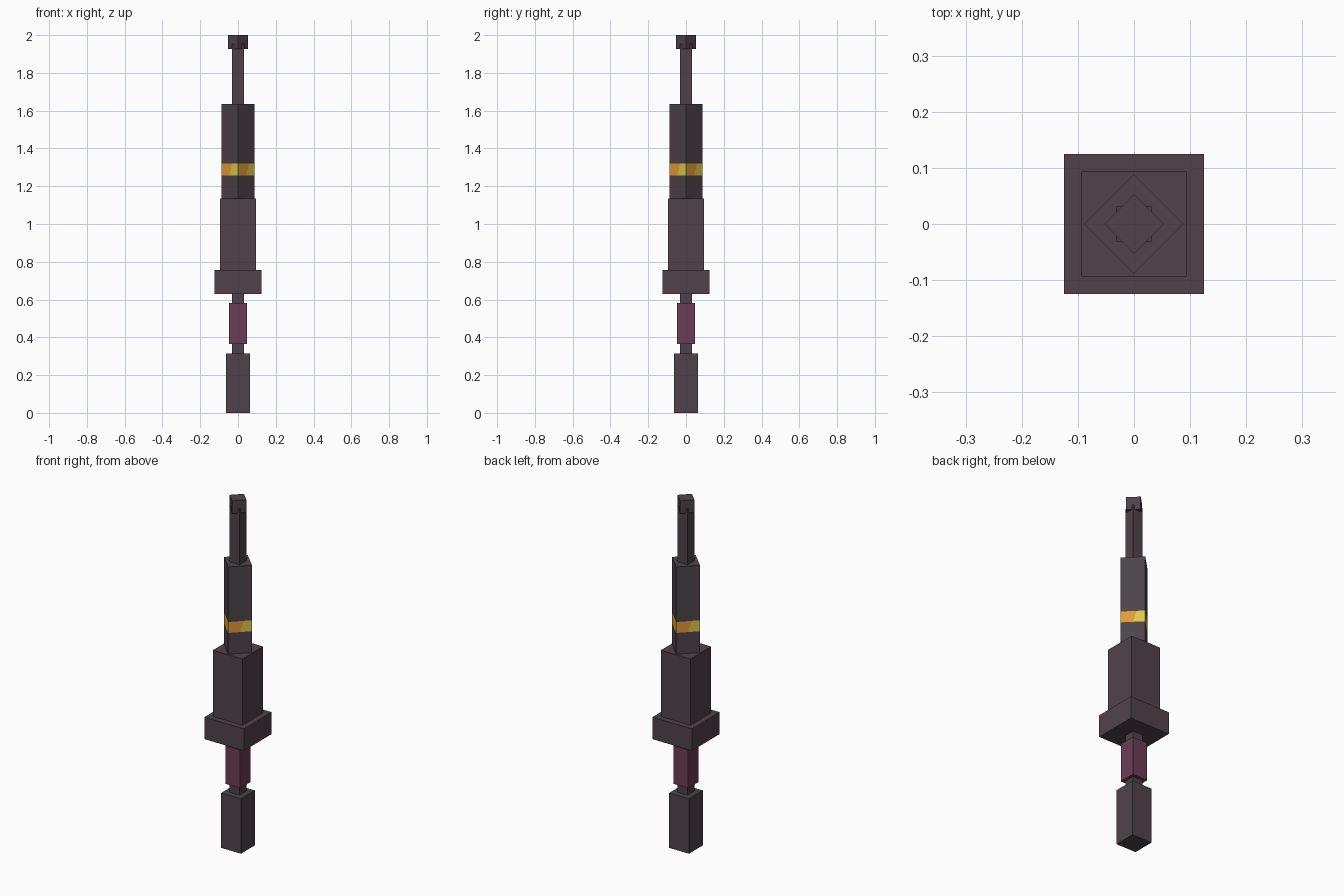
import bpy, bmesh, math
from mathutils import Matrix, Vector

if "Cube" in bpy.data.objects:
    bpy.data.objects.remove(bpy.data.objects["Cube"])


def material(name, rgb):
    m = bpy.data.materials.new(name)
    m.diffuse_color = (*rgb, 1.0)
    m.use_nodes = True
    m.node_tree.nodes["Principled BSDF"].inputs["Base Color"].default_value = m.diffuse_color
    return m


DARK = material("dark_grey_metal", (0.078, 0.056, 0.070))
PURPLE = material("plum_grip", (0.150, 0.046, 0.092))
ORANGE = material("orange_stripe", (0.76, 0.33, 0.035))
YELLOW = material("yellow_stripe", (0.74, 0.58, 0.065))


def finish(name, bm, mats):
    bmesh.ops.recalc_face_normals(bm, faces=bm.faces)
    mesh = bpy.data.meshes.new(name)
    bm.to_mesh(mesh)
    bm.free()
    for m in mats:
        mesh.materials.append(m)
    obj = bpy.data.objects.new(name, mesh)
    bpy.context.collection.objects.link(obj)
    return obj


def block(name, half, z0, z1, mat=DARK, turn=0):
    """Square block around the vertical axis."""
    bm = bmesh.new()
    bmesh.ops.create_cube(bm, size=1, matrix=(
        Matrix.Translation((0, 0, (z0 + z1) / 2))
        @ Matrix.Rotation(math.radians(turn), 4, 'Z')
        @ Matrix.Diagonal((2 * half, 2 * half, z1 - z0, 1))))
    return finish(name, bm, [mat])


# Lower handle, from the ground up
block("pommel", 0.0625, 0, 0.315)
block("handle_rod", 0.031, 0.315, 0.63)
block("grip", 0.047, 0.365, 0.583, PURPLE)

# Housing
block("collar", 0.125, 0.63, 0.756)
block("housing", 0.094, 0.756, 1.135)


def striped_barrel(half, z0, band0, band1, z1):
    """Diamond-turned barrel with a two-colour band inset in each side."""
    bm = bmesh.new()
    low, high = 0.0, half * 0.3      # slanted split between the two colours
    sides = [
        ([(-half, z0), (half, z0), (half, band0), (low, band0), (-half, band0)], 0),
        ([(-half, band0), (low, band0), (high, band1), (-half, band1)], 1),
        ([(low, band0), (half, band0), (half, band1), (high, band1)], 2),
        ([(-half, band1), (high, band1), (half, band1), (half, z1), (-half, z1)], 0),
    ]
    for k in range(4):
        rot = Matrix.Rotation(math.radians(45 + 90 * k), 3, 'Z')
        for outline, index in sides:
            face = bm.faces.new([bm.verts.new(rot @ Vector((u, -half, z)))
                                 for u, z in outline])
            face.material_index = index
    bmesh.ops.remove_doubles(bm, verts=bm.verts, dist=1e-5)
    # End caps
    bmesh.ops.holes_fill(bm, edges=[e for e in bm.edges if e.is_boundary], sides=4)
    return finish("barrel", bm, [DARK, ORANGE, YELLOW])


striped_barrel(0.0625, 1.135, 1.257, 1.32, 1.635)

# Thin shaft whose corners poke through the turned tip
block("shaft", 0.031, 1.635, 1.953)
block("tip", 0.0375, 1.927, 2.0, turn=45)
